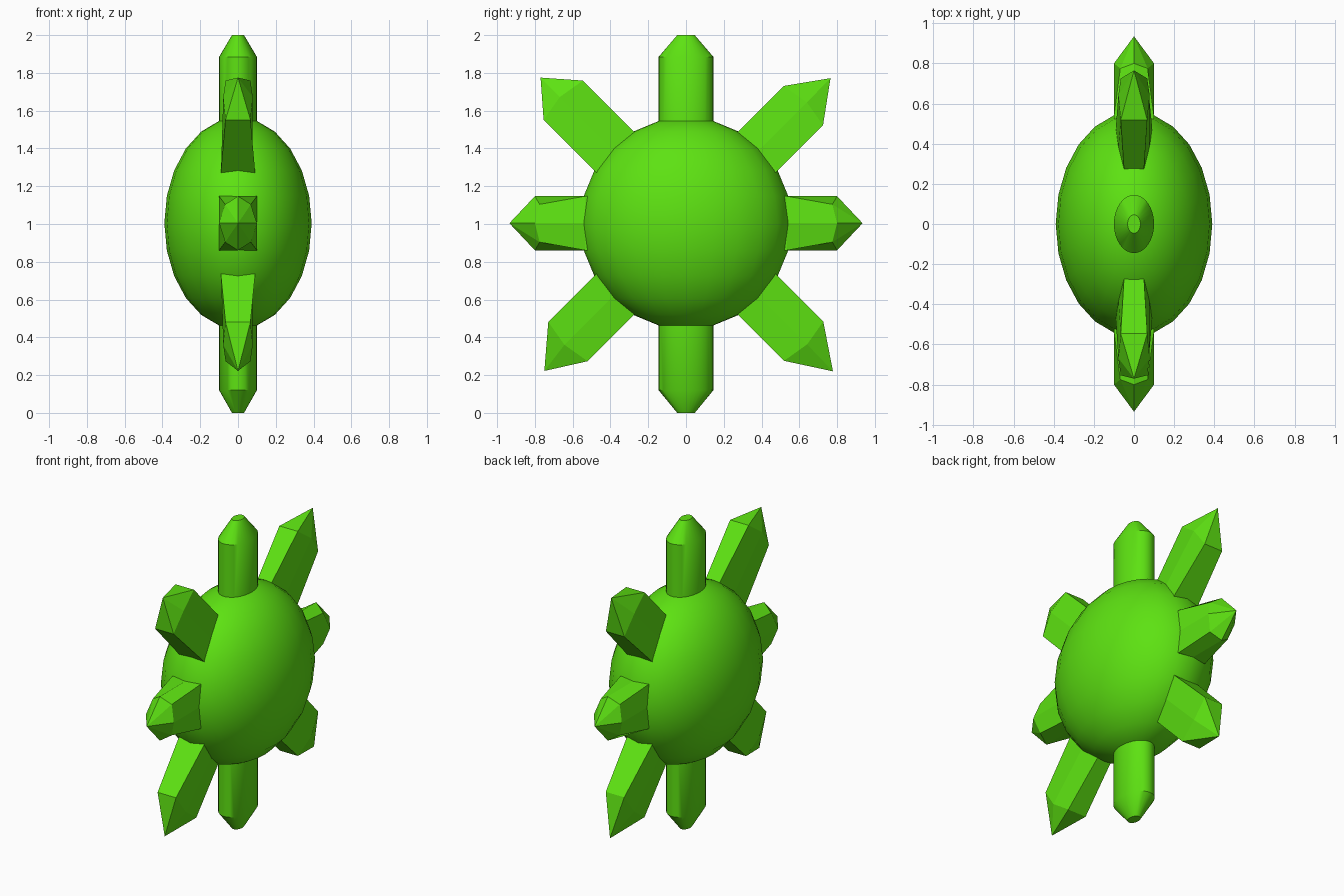
import bpy, bmesh, math
from mathutils import Vector

if "Cube" in bpy.data.objects:
    bpy.data.objects.remove(bpy.data.objects["Cube"])

green = bpy.data.materials.new("bright green")
green.diffuse_color = (0.11, 0.76, 0.006, 1)
green.use_nodes = True
green.node_tree.nodes["Principled BSDF"].inputs["Base Color"].default_value = green.diffuse_color
CZ = 1.004  # height of the body centre


def finish(name, bm, smooth=False):
    bmesh.ops.recalc_face_normals(bm, faces=bm.faces)
    me = bpy.data.meshes.new(name)
    bm.to_mesh(me)
    bm.free()
    me.materials.append(green)
    ob = bpy.data.objects.new(name, me)
    bpy.context.collection.objects.link(ob)
    if smooth:
        bpy.context.view_layer.objects.active = ob
        ob.select_set(True)
        bpy.ops.object.shade_smooth_by_angle(angle=math.radians(35))
        ob.select_set(False)
    return ob


def loft(name, rings, tip=None, smooth=False):
    """Skin a list of rings; close the end with a cap or a point."""
    bm = bmesh.new()
    vs = [[bm.verts.new(p) for p in r] for r in rings]
    n = len(vs[0])
    for a, b in zip(vs, vs[1:]):
        for i in range(n):
            j = (i + 1) % n
            bm.faces.new((a[i], a[j], b[j], b[i]))
    bm.faces.new(vs[0])
    if tip is None:
        bm.faces.new(vs[-1])
    else:
        t = bm.verts.new(tip)
        for i in range(n):
            bm.faces.new((vs[-1][i], vs[-1][(i + 1) % n], t))
    return finish(name, bm, smooth)


# Body: sphere flattened along x
bm = bmesh.new()
bmesh.ops.create_uvsphere(bm, u_segments=24, v_segments=12, radius=1)
for v in bm.verts:
    v.co = Vector((v.co.x * 0.39, v.co.y * 0.56, v.co.z * 0.56 + CZ))
finish("body", bm, True)


# Top and bottom spikes: smooth oval posts with a blunt cone
def oval(z, s):
    return [(0.1 * s * math.cos(a), 0.145 * s * math.sin(a), z)
            for a in (k * math.tau / 32 for k in range(32))]


loft("top_spike", [oval(1.45, 1), oval(1.885, 1), oval(2.0, 0.32)], smooth=True)
loft("bottom_spike", [oval(0.55, 1), oval(0.12, 1), oval(0.0, 0.32)], smooth=True)

# Side spikes: square root lofted to an eight-sided shoulder and point
square = [(0.1, 0), (0.1, 0.143), (0, 0.143), (-0.1, 0.143),
          (-0.1, 0), (-0.1, -0.143), (0, -0.143), (0.1, -0.143)]
octagon = [(0.1, 0), (0.068, 0.1), (0, 0.143), (-0.068, 0.1),
           (-0.1, 0), (-0.068, -0.1), (0, -0.143), (0.068, -0.1)]
for name, s in (("left", -1), ("right", 1)):
    rings = []
    for sec, d in ((square, 0.42), (square, 0.535), (octagon, 0.8)):
        rings.append([(x, s * (d - (0.025 if sec is octagon and k % 2 else 0)), CZ + z)
                      for k, (x, z) in enumerate(sec)])
    loft(name + "_spike", rings, (0, s * 0.935, CZ))

# Diagonal spikes: faceted shafts, wider on the side towards the equator
root = [(0.05, 0.148), (0.078, 0), (0.09, -0.146),
        (-0.09, -0.146), (-0.078, 0), (-0.05, 0.148)]
shoulder = [(0.066, 0.148), (0.078, 0), (0.066, -0.146),
            (-0.066, -0.146), (-0.078, 0), (-0.066, 0.148)]
# name, y sign, z sign, shoulder distance, tip y, tip z
for name, sy, sz, d, ty, tz in (
        ("upper_right", 1, 1, 0.88, 0.765, 1.772),
        ("upper_left", -1, 1, 0.92, -0.77, 1.775),
        ("lower_right", 1, -1, 0.882, 0.778, 0.22),
        ("lower_left", -1, -1, 0.885, -0.75, 0.222)):
    q = math.sqrt(0.5)
    rings = []
    for sec, u in ((root, 0.42), (root, 0.54), (shoulder, d)):
        ring = []
        for x, v in sec:
            w = u + (0.025 if sec is shoulder and v == 0 else 0)
            ring.append((x, sy * (w - v) * q, CZ + sz * (w + v) * q))
        rings.append(ring)
    loft(name + "_spike", rings, (0, ty, tz))
